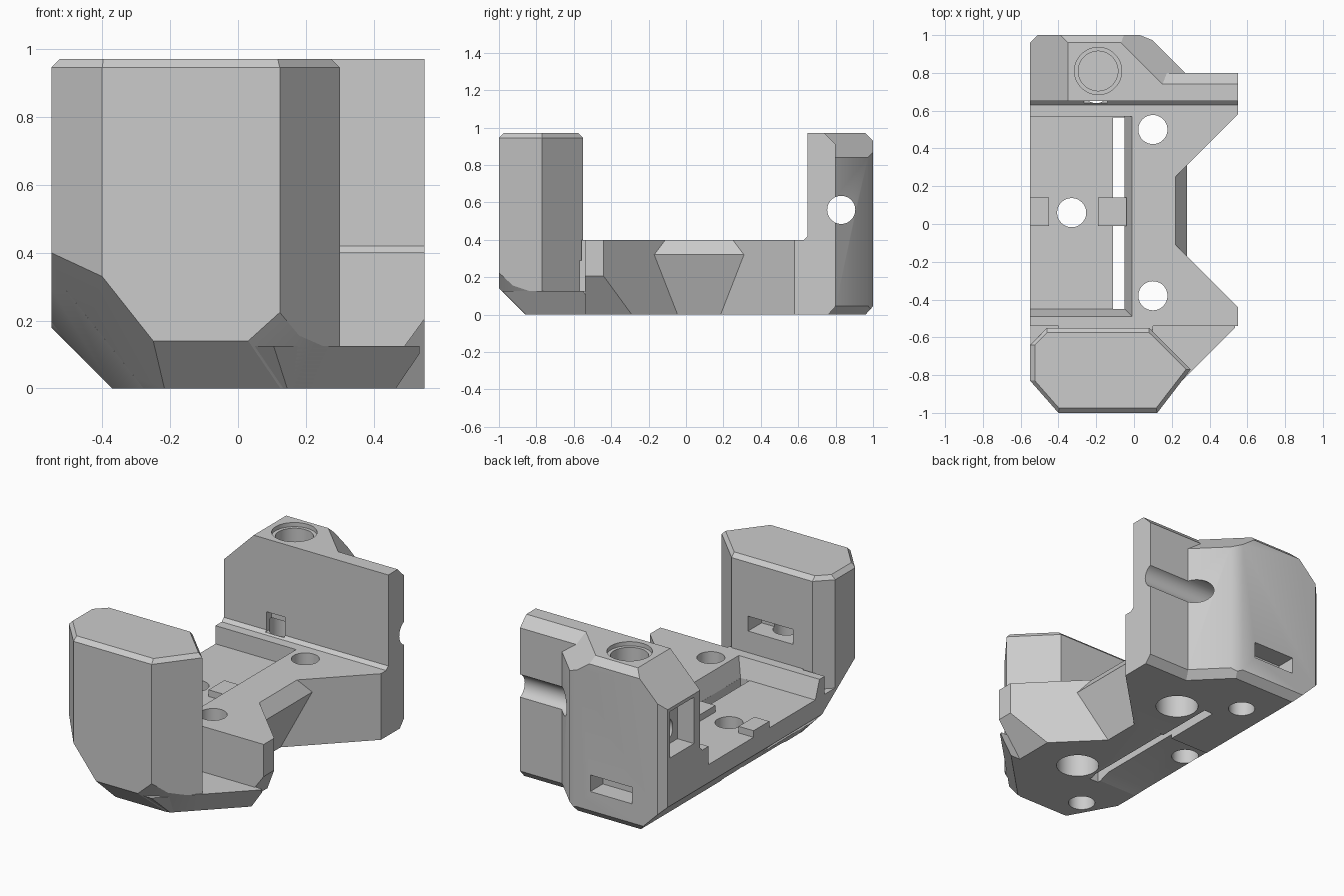
import bpy, bmesh, math
from mathutils import Vector

cube = bpy.data.objects.get("Cube")
if cube:
    bpy.data.objects.remove(cube, do_unlink=True)

grey = bpy.data.materials.new("light_grey")
grey.use_nodes = True
colour = (0.6, 0.6, 0.6, 1)
grey.diffuse_color = colour
grey.node_tree.nodes["Principled BSDF"].inputs["Base Color"].default_value = colour


def finish(name, bm):
    bmesh.ops.recalc_face_normals(bm, faces=bm.faces)
    mesh = bpy.data.meshes.new(name)
    bm.to_mesh(mesh)
    bm.free()
    mesh.materials.append(grey)
    obj = bpy.data.objects.new(name, mesh)
    bpy.context.scene.collection.objects.link(obj)
    return obj


def solid(name, x, y, z, planes=()):
    """Box trimmed by planes (nx, ny, nz, limit), keeping n.p <= limit."""
    bm = bmesh.new()
    bmesh.ops.create_cube(bm, size=1)
    for v in bm.verts:
        v.co = [r[0] if c < 0 else r[1] for c, r in zip(v.co, (x, y, z))]
    for a, b, c, limit in planes:
        n = Vector((a, b, c))
        bmesh.ops.bisect_plane(bm, geom=bm.verts[:] + bm.edges[:] + bm.faces[:],
                               dist=0.0001, plane_co=n * (limit / n.length_squared),
                               plane_no=n, clear_outer=True)
        rim = [e for e in bm.edges if e.is_boundary]
        if rim:
            bmesh.ops.holes_fill(bm, edges=rim, sides=0)
    bmesh.ops.remove_doubles(bm, verts=bm.verts, dist=0.0005)
    return finish(name, bm)


def bore(axis, a, b, radius, start, end):
    """Cylinder along x or z; a, b are the other two coordinates."""
    bm = bmesh.new()
    bmesh.ops.create_cone(bm, cap_ends=True, segments=48, radius1=radius,
                          radius2=radius, depth=end - start)
    mid = (start + end) / 2
    for v in bm.verts:
        p = v.co.copy()
        v.co = (p.z + mid, p.x + a, p.y + b) if axis == "x" else (p.x + a, p.y + b, p.z + mid)
    return finish("bore", bm)


def combine(target, other, operation):
    mod = target.modifiers.new("combine", "BOOLEAN")
    mod.object, mod.operation, mod.solver = other, operation, "EXACT"
    bpy.context.view_layer.update()
    graph = bpy.context.evaluated_depsgraph_get()
    mesh = bpy.data.meshes.new_from_object(target.evaluated_get(graph))
    target.modifiers.clear()
    target.data = mesh
    bpy.data.objects.remove(other, do_unlink=True)


def cut(target, *cutters):
    for cutter in cutters:
        combine(target, cutter, "DIFFERENCE")


# Shared trims on the lower edges
side_trim = (-1, 0, -1, 0.37)
corner_trim = (-0.72, -0.40, -0.57, 0.5)
diagonal_trim = (1, -1, -0.68, 1.0)

# Base, wide toward the left side
base = solid("base", (-0.55, 0.55), (-0.54, 0.66), (0, 0.4),
             [side_trim, corner_trim, (1, 0, -0.73, 0.4)])

# V-shaped notch with an undercut middle, and its upright back corner
for middle in ((-1, 0, 0.39, -0.155), (-1, 0, -0.75, -0.52)):
    cut(base, solid("notch", (0, 1), (-1, 1), (-0.1, 0.5),
                    [(-1, -1, 0, -0.11), (-1, 1, 0, 0.03), middle]))
combine(base, solid("back_corner", (0.1, 0.55), (0.35, 0.66), (0, 0.3),
                    [(1, -1, 0, -0.03)]), "UNION")

# Recess open at the right side, slot, shallow underside step and screw holes
cut(base,
    solid("recess", (-0.7, 0), (-0.6, 0.57), (0.29, 0.6),
          [(1, 0, -0.36, -0.154), (0, -1, -0.36, 0.346)]),
    solid("floor_slot", (-0.11, -0.05), (-0.45, 0.565), (-0.1, 0.35)),
    solid("underside_step", (-0.6, 0), (-0.43, 0.2), (-0.1, 0.025),
          [(0, -1, 3, 0.43), (1, 0, 3, -0.02)]),
    bore("z", -0.33, 0.06, 0.077, -0.1, 0.36))
for y in (0.5, -0.38):
    cut(base, bore("z", 0.1, y, 0.077, -0.1, 0.6), bore("z", 0.1, y, 0.12, -0.1, 0.14))

# Two small clips in the recess
for name, left, right in (("right_clip", -0.55, -0.45), ("left_clip", -0.19, -0.04)):
    solid(name, (left, right), (-0.01, 0.14), (0.25, 0.33))

# Front block: upright sides and their small top chamfers
sides = [(-1, 0, 0.55), (0, -1, 1.0), (-1, -0.88, 1.28), (1, -0.77, 0.893),
         (1, 1, -0.47), (0, 1, -0.55), (-1, 1, -0.09)]
planes = [side_trim, corner_trim, diagonal_trim, (0, -1, -1, 0.86),
          (0.56, -1, -0.62, 0.93)]
for a, b, limit in sides:
    planes += [(a, b, 0, limit), (a, b, 1, limit + 0.945)]
block = solid("front_block", (-0.6, 0.6), (-1.1, 0), (0, 0.97), planes)
ledge = solid("front_ledge", (-0.05, 0.535), (-0.985, -0.535), (0, 0.125),
              [diagonal_trim, (0, -1, -1, 0.855), (1, -1, 0, 1.09)])
foot = solid("block_foot", (-0.549, 0.1), (-0.75, -0.5), (0, 0.29),
             [(-1, 0, -1, 0.368), corner_trim])
neck = solid("block_neck", (-0.4, 0.1), (-0.56, -0.5), (0.1, 0.4))

# Cross bore with a wide mouth, inner slot and blind hole from below
cut(block,
    bore("x", -0.74, 0.74, 0.075, -0.7, 0.7),
    bore("x", -0.74, 0.745, 0.105, -0.7, -0.505),
    solid("inner_slot", (-0.33, -0.03), (-0.68, -0.4), (0.53, 0.62)))
for part in (block, ledge, foot):
    cut(part, bore("z", -0.19, -0.69, 0.075, -0.1, 0.58))

# Back wall, its root strip and the thick boss behind it
top_trim = (-1, 0, 1, 1.32)
tower = solid("back_wall", (-0.55, 0.55), (0.65, 0.8), (0, 0.97),
              [side_trim, top_trim, (0, 1, 1, 1.71), (0, 1, -0.9, 0.76)])
combine(tower, solid("back_boss", (-0.55, 0.4), (0.66, 1.0), (0, 0.97),
                     [side_trim, top_trim, (1, 1, 0, 1.07), (1, 1, 1.38, 2.23),
                      (0, 1, 1, 1.93), (-1, 1, 0, 1.51), (0.4, 1, 0, 1.012),
                      (0, 1, -0.9, 0.96), (1, 1, -1.3, 1.01)]), "UNION")
root = solid("wall_root", (-0.55, 0.55), (0.63, 0.67), (0.3, 0.42), [(0, -1, 1, -0.23)])

# Wall bores, side window and slots
cut(tower,
    bore("x", 0.83, 0.56, 0.075, -0.7, 0.7),
    bore("z", -0.19, 0.81, 0.105, 0.48, 1.1),
    bore("z", -0.19, 0.81, 0.125, 0.945, 1.1),
    solid("side_window", (-0.7, -0.44), (0.71, 0.94), (0.47, 0.75)),
    solid("back_slot", (-0.34, -0.06), (0.88, 1.1), (0.16, 0.26)))
for part in (tower, base, root):
    cut(part, bore("z", -0.2, 0.715, 0.075, -0.1, 0.475),
        solid("wall_notch", (-0.265, -0.14), (0.6, 0.7), (0.41, 0.53)))

# Crisp edges, smooth bores
bpy.ops.object.select_all(action="DESELECT")
for part in (base, block, ledge, foot, neck, tower, root):
    part.select_set(True)
bpy.context.view_layer.objects.active = base
bpy.ops.object.shade_smooth_by_angle(angle=math.radians(25))
